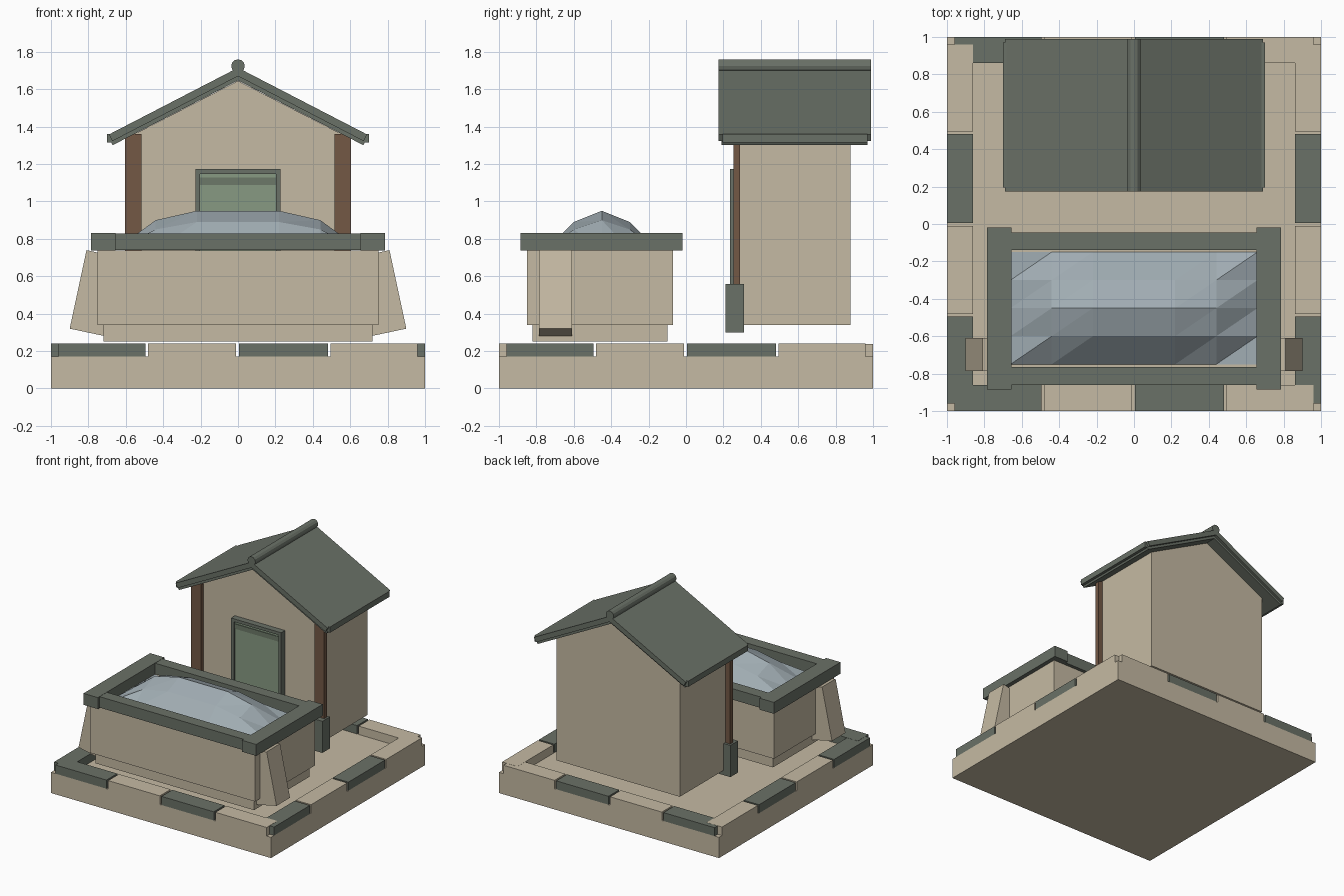
import bpy, bmesh, math
from mathutils import Matrix

if "Cube" in bpy.data.objects:
    bpy.data.objects.remove(bpy.data.objects["Cube"])


def material(name, rgb):
    m = bpy.data.materials.new(name)
    lin = [((c / 255 + 0.055) / 1.055) ** 2.4 for c in rgb]
    m.diffuse_color = (*lin, 1)
    m.use_nodes = True
    m.node_tree.nodes["Principled BSDF"].inputs["Base Color"].default_value = m.diffuse_color
    return m


PLASTER = material("pale_stone", (197, 186, 163))
SLATE = material("dark_slate", (106, 113, 103))
WOOD = material("brown_wood", (115, 88, 69))
WATER = material("blue_grey_water", (161, 173, 179))
PANE = material("green_pane", (135, 154, 130))
SHADE = material("dark_green_band", (108, 121, 104))


def finish(name, bm, mat):
    bmesh.ops.recalc_face_normals(bm, faces=bm.faces)
    me = bpy.data.meshes.new(name)
    bm.to_mesh(me)
    bm.free()
    me.materials.append(mat)
    ob = bpy.data.objects.new(name, me)
    bpy.context.collection.objects.link(ob)
    return ob


def box(name, x, y, z, mat):
    bm = bmesh.new()
    size = Matrix.Diagonal((x[1] - x[0], y[1] - y[0], z[1] - z[0], 1))
    mid = Matrix.Translation([(r[0] + r[1]) / 2 for r in (x, y, z)])
    bmesh.ops.create_cube(bm, size=1, matrix=mid @ size)
    return finish(name, bm, mat)


def prism(name, profile, y, mat):
    """Extrude an (x, z) outline from y[0] to y[1]."""
    bm = bmesh.new()
    face = bm.faces.new([bm.verts.new((px, y[0], pz)) for px, pz in profile])
    ext = bmesh.ops.extrude_face_region(bm, geom=[face])
    verts = [v for v in ext["geom"] if isinstance(v, bmesh.types.BMVert)]
    bmesh.ops.translate(bm, verts=verts, vec=(0, y[1] - y[0], 0))
    return finish(name, bm, mat)


def mirrored(ob):
    mod = ob.modifiers.new("Mirror", "MIRROR")
    mod.use_clip = False
    return ob


# Base slab with a border of alternating kerb stones
box("base_slab", (-1, 1), (-1, 1), (0, 0.17), PLASTER)
stones = [(-0.96, -0.495), (-0.48, -0.01), (0.005, 0.48), (0.495, 0.96)]
for i, s in enumerate(stones):
    mat = PLASTER if i % 2 else SLATE
    box(f"kerb_front_{i}", s, (-1, -0.86), (0.17, 0.241), mat)
    box(f"kerb_back_{i}", s, (0.86, 1), (0.17, 0.239), mat)
    box(f"kerb_left_{i}", (-1, -0.86), s, (0.17, 0.24), mat)
    box(f"kerb_right_{i}", (0.86, 1), s, (0.17, 0.24), mat)

# Water trough: plinth, body, rim bars and leaning side buttresses
box("trough_plinth", (-0.72, 0.72), (-0.82, -0.10), (0.25, 0.34), PLASTER)
box("trough_body", (-0.75, 0.75), (-0.85, -0.07), (0.34, 0.738), PLASTER)
box("rim_front", (-0.66, 0.66), (-0.86, -0.765), (0.74, 0.83), SLATE)
box("rim_back", (-0.66, 0.66), (-0.14, -0.045), (0.74, 0.83), SLATE)
mirrored(box("rim_side", (0.655, 0.785), (-0.885, -0.02), (0.738, 0.832), SLATE))
mirrored(prism("buttress", [(0.81, 0.74), (0.90, 0.32), (0.72, 0.282), (0.63, 0.70)],
               (-0.785, -0.61), PLASTER))

# Faceted water mound
heights = {0: (0.95, 0.95, 0.90, 0.74), 1: (0.89, 0.89, 0.85, 0.74), 2: (0.74,) * 4}
bm = bmesh.new()
g = [[bm.verts.new((i * 0.22, -0.45 + j * 0.15, heights[abs(j)][abs(i)]))
      for j in range(-2, 3)] for i in range(-3, 4)]
for i in range(6):
    for j in range(4):
        bm.faces.new((g[i][j], g[i + 1][j], g[i + 1][j + 1]))
        bm.faces.new((g[i][j], g[i + 1][j + 1], g[i][j + 1]))
finish("water_mound", bm, WATER)

# House walls with gable ends
prism("house_walls", [(-0.56, 0.34), (0.56, 0.34), (0.56, 1.357), (0, 1.645), (-0.56, 1.357)],
      (0.285, 0.88), PLASTER)

# Front posts on slate feet
mirrored(box("front_post", (0.515, 0.605), (0.255, 0.29), (0.34, 1.36), WOOD))
mirrored(box("post_foot", (0.505, 0.62), (0.21, 0.31), (0.30, 0.56), SLATE))

# Doorway: frame, pane and dark band across the top
mirrored(box("door_jamb", (0.203, 0.228), (0.235, 0.29), (0.36, 1.173), SLATE))
box("door_lintel", (-0.203, 0.203), (0.235, 0.29), (1.148, 1.173), SLATE)
box("door_pane", (-0.203, 0.203), (0.25, 0.29), (0.36, 1.148), PANE)
box("door_band", (-0.203, 0.203), (0.245, 0.25), (1.088, 1.128), SHADE)


# Roof: upper slab, thinner under layer, eave boards and ridge roll
def gable(name, half, top, thick, y):
    drop = 0.517
    n = math.sqrt(1 + drop * drop)
    hx, hz = half - thick * drop / n, top - thick * n
    prism(name, [(0, top), (half, top - half * drop), (hx, hz - hx * drop), (0, hz),
                 (-hx, hz - hx * drop), (-half, top - half * drop)], y, SLATE)


gable("roof_slab", 0.69, 1.715, 0.04, (0.175, 0.99))
gable("roof_under_layer", 0.68, 1.672, 0.022, (0.19, 0.97))
mirrored(box("eave_board", (0.665, 0.70), (0.195, 0.97), (1.315, 1.362), SLATE))
bm = bmesh.new()
bmesh.ops.create_cone(bm, cap_ends=True, segments=12, radius1=0.036, radius2=0.036, depth=0.815,
                      matrix=Matrix.Translation((0, 0.5825, 1.724)) @ Matrix.Rotation(math.pi / 2, 4, "X"))
finish("ridge_roll", bm, SLATE)
